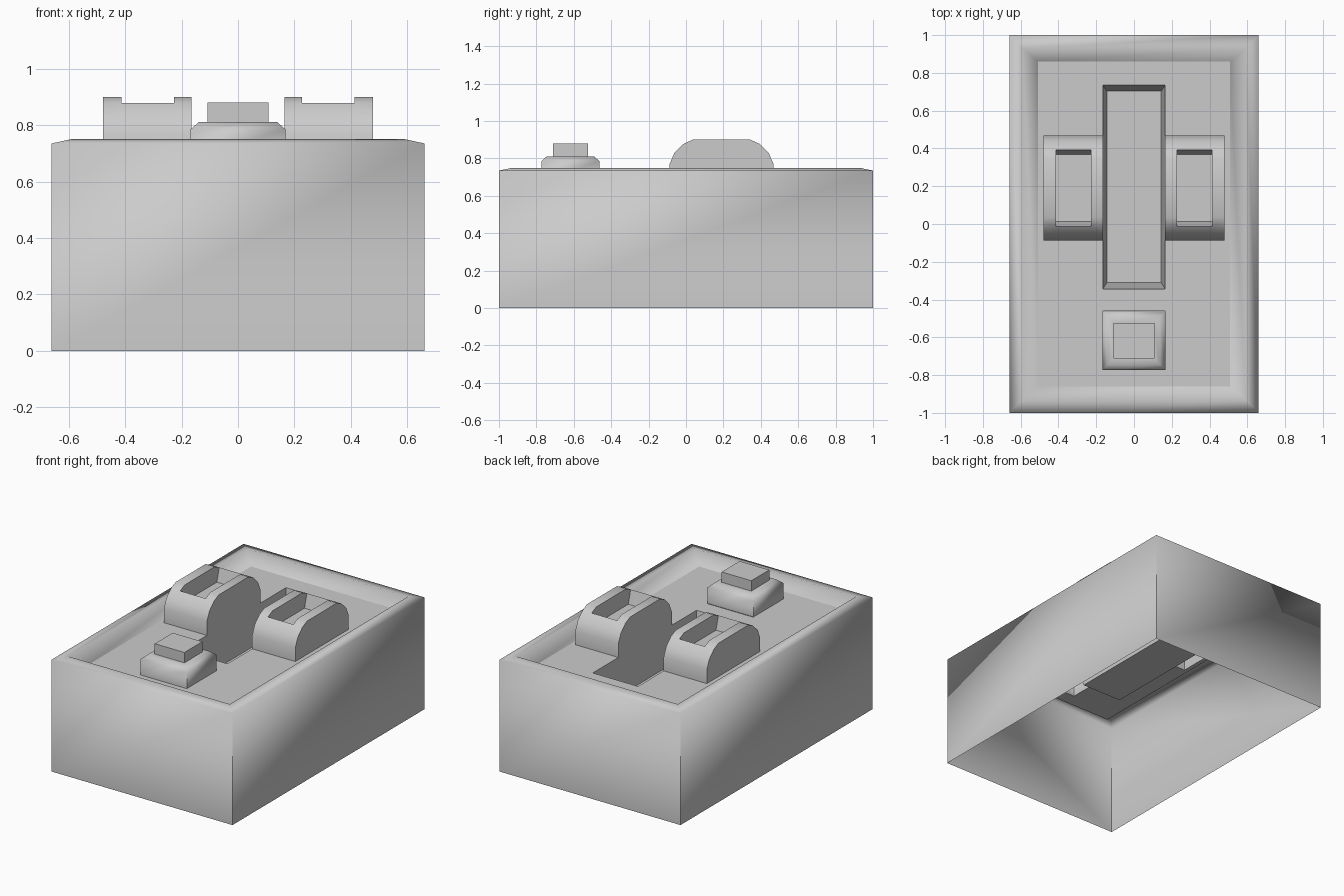
import bpy, bmesh
from math import radians

if "Cube" in bpy.data.objects:
    bpy.data.objects.remove(bpy.data.objects["Cube"])

FLOOR = 0.68          # height of the recessed panel
SLOT_X = 0.165        # half width of the slot
KNOB_Y = 0.19         # centre of the knobs
KNOB_X = (0.165, 0.227, 0.412, 0.479)


def finish(name, bm, angle, recalc=True):
    if recalc:
        bmesh.ops.remove_doubles(bm, verts=bm.verts, dist=1e-5)
        bmesh.ops.recalc_face_normals(bm, faces=bm.faces)
    me = bpy.data.meshes.new(name)
    bm.to_mesh(me)
    bm.free()
    ob = bpy.data.objects.new(name, me)
    bpy.context.collection.objects.link(ob)
    bpy.ops.object.select_all(action='DESELECT')
    ob.select_set(True)
    bpy.context.view_layer.objects.active = ob
    bpy.ops.object.shade_smooth_by_angle(angle=radians(angle))
    return ob


def loft(name, rings, angle, cap=False):
    """Stack rectangles (x0, x1, y0, y1, z), counter-clockwise, into a skin."""
    bm = bmesh.new()
    loops = [[bm.verts.new(c) for c in ((a, c0, z), (b, c0, z), (b, c1, z), (a, c1, z))]
             for a, b, c0, c1, z in rings]
    for lo, hi in zip(loops, loops[1:]):
        for i in range(4):
            j = (i + 1) % 4
            bm.faces.new((lo[i], lo[j], hi[j], hi[i]))
    if cap:
        bm.faces.new(loops[-1])
    return finish(name, bm, angle, recalc=False)


# Open-bottomed case with a raised rim rolling down to the panel
loft("case", [(-x, x, -y, y, z) for x, y, z in
              ((0.66, 1, 0), (0.66, 1, 0.735), (0.59, 0.928, 0.75), (0.507, 0.86, FLOOR))], 85)

# Flat panel with openings under the slot, knobs and button
xs = (-0.507, -KNOB_X[3], -SLOT_X, SLOT_X, KNOB_X[3], 0.507)
ys = (-0.86, -0.77, -0.46, -0.345, KNOB_Y - 0.278, KNOB_Y + 0.278, 0.735, 0.86)
holes = {(2, 1), (2, 3), (2, 4), (2, 5), (1, 4), (3, 4)}
bm = bmesh.new()
for i in range(5):
    for j in range(7):
        if (i, j) not in holes:
            bm.faces.new([bm.verts.new((x, y, FLOOR)) for x, y in (
                (xs[i], ys[j]), (xs[i + 1], ys[j]), (xs[i + 1], ys[j + 1]), (xs[i], ys[j + 1]))])
bmesh.ops.remove_doubles(bm, verts=bm.verts, dist=1e-5)
finish("panel", bm, 30, recalc=False)

# Deep tapered slot
loft("slot", [(-SLOT_X, SLOT_X, -0.345, 0.735, FLOOR),
              (-0.144, 0.144, -0.31, 0.703, 0.44)], 30, cap=True)
slot = bpy.data.objects["slot"].data
slot.update()

# Button: rounded base with a square cap
loft("button", [(-0.168, 0.168, -0.773, -0.462, FLOOR),
                (-0.168, 0.168, -0.773, -0.462, 0.785),
                (-0.138, 0.138, -0.745, -0.492, 0.811),
                (-0.108, 0.108, -0.712, -0.525, 0.811),
                (-0.108, 0.108, -0.712, -0.525, 0.879)], 72, cap=True)

# Knobs: arched blocks with a pocket sunk in the crown
half = [(0.278, FLOOR), (0.278, 0.77), (0.252, 0.83), (0.203, 0.878), (0.155, 0.9)]
pocket = [(0.203, 0.878), (0.178, 0.79)]


def mirrored(pts):
    return [(-y, z) for y, z in pts] + [(y, z) for y, z in reversed(pts)]


def knob(name, side):
    bm = bmesh.new()

    def vert(x, p):
        return bm.verts.new((side * x, KNOB_Y + p[0], p[1]))

    def strip(x0, x1, pts):
        for p, q in zip(pts, pts[1:]):
            bm.faces.new((vert(x0, p), vert(x1, p), vert(x1, q), vert(x0, q)))

    arch = mirrored(half)
    strip(KNOB_X[0], KNOB_X[1], arch)
    strip(KNOB_X[2], KNOB_X[3], arch)
    strip(KNOB_X[1], KNOB_X[2], mirrored(half[:4] + pocket[1:]))
    for x in (KNOB_X[0], KNOB_X[3]):
        bm.faces.new([vert(x, p) for p in arch])
    cheek = mirrored(half[3:]) + mirrored(pocket[1:])[::-1]
    for x in KNOB_X[1:3]:
        bm.faces.new([vert(x, p) for p in cheek])
    finish(name, bm, 40)


knob("right_knob", 1)
knob("left_knob", -1)
